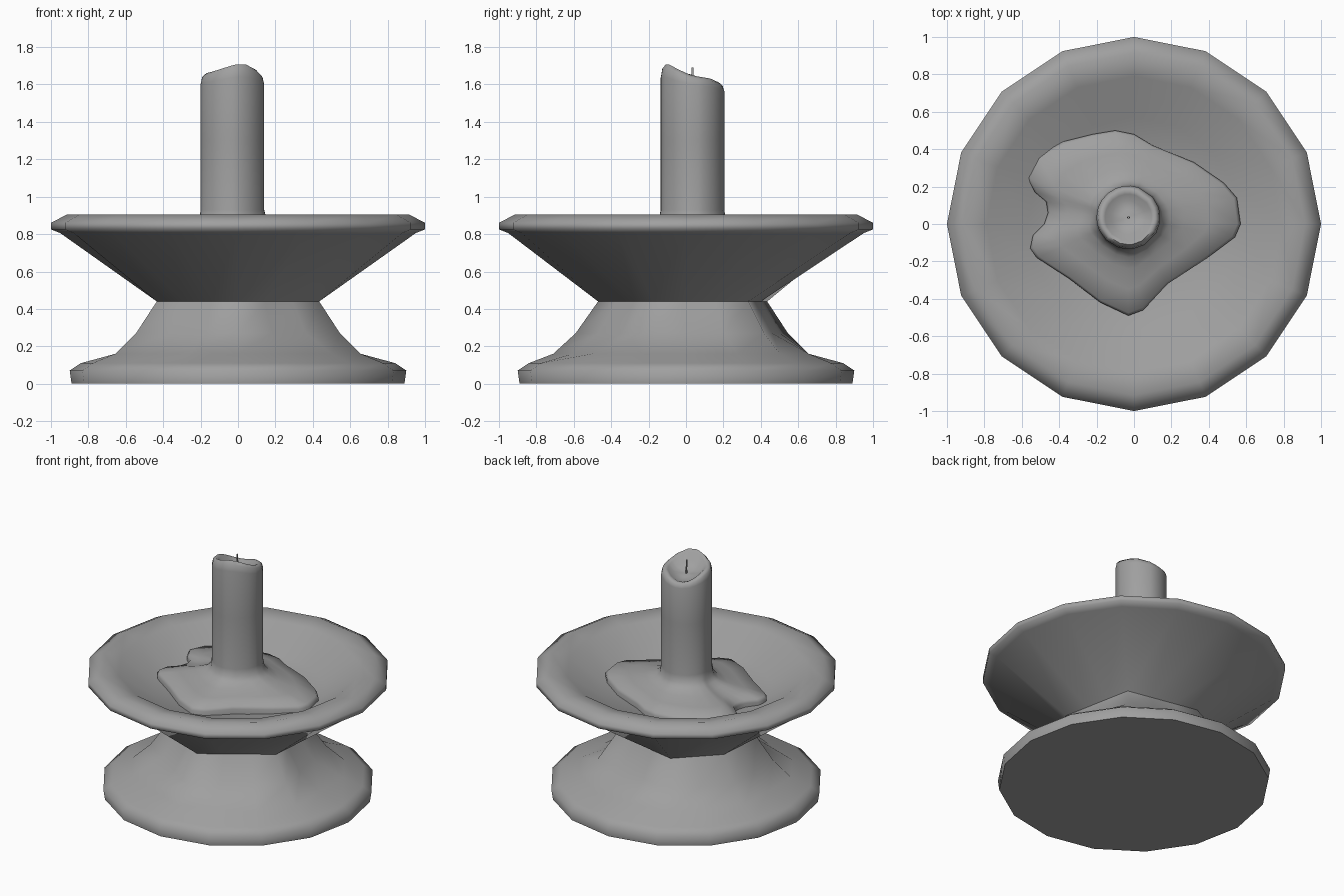
import bpy, math
from mathutils import Vector

if "Cube" in bpy.data.objects:
    bpy.data.objects.remove(bpy.data.objects["Cube"])

grey = bpy.data.materials.new("dark_grey")
grey.diffuse_color = (0.35, 0.35, 0.35, 1)
grey.use_nodes = True
grey.node_tree.nodes["Principled BSDF"].inputs["Base Color"].default_value = grey.diffuse_color


def loft(name, rings, angle):
    """Skin a stack of equal-length rings and cap both ends."""
    n = len(rings[0])
    verts = [v for ring in rings for v in ring]
    faces = [tuple(reversed(range(n)))]
    for r in range(len(rings) - 1):
        for i in range(n):
            j = (i + 1) % n
            faces.append((r * n + i, r * n + j, (r + 1) * n + j, (r + 1) * n + i))
    top = len(verts)
    verts.append(sum((Vector(v) for v in rings[-1]), Vector()) / n)
    last = top - n
    faces += [(last + i, last + (i + 1) % n, top) for i in range(n)]
    mesh = bpy.data.meshes.new(name)
    mesh.from_pydata(verts, [], faces)
    mesh.materials.append(grey)
    mesh.polygons.foreach_set("use_smooth", [True] * len(mesh.polygons))
    mesh.set_sharp_from_angle(angle=math.radians(angle))
    obj = bpy.data.objects.new(name, mesh)
    bpy.context.collection.objects.link(obj)
    return obj


SIDES = 16


def polygon_ring(radius, z, corners=None):
    """16-point ring; with corners given, the other points lie on straight chords."""
    def pt(k):
        a = k * 2 * math.pi / SIDES
        return Vector((radius * math.cos(a), radius * math.sin(a), z))
    if corners is None:
        return [pt(k) for k in range(SIDES)]
    ring = [None] * SIDES
    for a, b in zip(corners, corners[1:] + [corners[0] + SIDES]):
        for k in range(a, b):
            ring[k % SIDES] = pt(a).lerp(pt(b), (k - a) / (b - a))
    return ring


# Holder: turned foot, six-sided waist and shallow dish
six = [2, 5, 7, 9, 12, 15]
ten = [1, 2, 3, 5, 7, 9, 10, 12, 14, 15]
holder_profile = [
    (0.89, 0.0, None), (0.90, 0.07, None), (0.84, 0.11, None),
    (0.71, 0.16, ten), (0.59, 0.27, six), (0.47, 0.44, six),
    (0.95, 0.805, None), (1.0, 0.825, None), (1.0, 0.86, None),
    (0.915, 0.905, None), (0.79, 0.88, None), (0.57, 0.735, None),
    (0.15, 0.70, None)]
loft("candle_holder", [polygon_ring(*p) for p in holder_profile], 76)

# Candle: melted pool outline blended into the round shaft
CX, CY, R = -0.03, 0.035, 0.17
pool = [(.57, 0), (.55, .14), (.48, .22), (.32, .33), (.1, .42), (0, .48),
        (-.1, .5), (-.22, .48), (-.38, .44), (-.52, .36), (-.57, .25),
        (-.53, .17), (-.47, .12), (-.46, .06), (-.48, 0), (-.54, -.06),
        (-.555, -.13), (-.52, -.18), (-.35, -.29), (-.18, -.42), (-.03, -.49),
        (.05, -.46), (.18, -.32), (.38, -.19), (.54, -.07)]


def wax_ring(t, z):
    ring = []
    for x, y in pool:
        a = math.atan2(y - CY, x - CX)
        c = Vector((CX + R * math.cos(a), CY + R * math.sin(a), z))
        ring.append(c.lerp(Vector((x, y, z)), t))
    return ring


def top_ring(radius, z, tilt):
    """Wavy circle whose height slopes down toward the back."""
    ring = []
    for x, y in pool:
        a = math.atan2(y - CY, x - CX)
        h = z + tilt * math.cos(a + 1.4) + 0.2 * tilt * math.cos(3 * (a + 1.15))
        ring.append(Vector((CX + radius * math.cos(a), CY + radius * math.sin(a), h)))
    return ring


wax = [wax_ring(t, z) for t, z in
       [(1, .70), (1, .755), (.96, .775), (.6, .80), (.3, .825), (.12, .85),
        (.03, .88), (0, .93), (0, 1.3)]]
wax += [top_ring(r, z, tilt) for r, z, tilt in
        [(R, 1.60, .035), (.162, 1.635, .045), (.145, 1.65, .05),
         (.125, 1.64, .045), (.09, 1.605, .03), (.04, 1.595, .01)]]
loft("candle_wax", wax, 76)

# Wick: thin, slightly bent
wick = []
for z, dx in [(1.57, 0), (1.63, .003), (1.66, -.002), (1.69, 0)]:
    wick.append([Vector((CX + dx + .006 * math.cos(k * math.pi / 3),
                         CY + .006 * math.sin(k * math.pi / 3), z)) for k in range(6)])
loft("wick", wick, 60)
